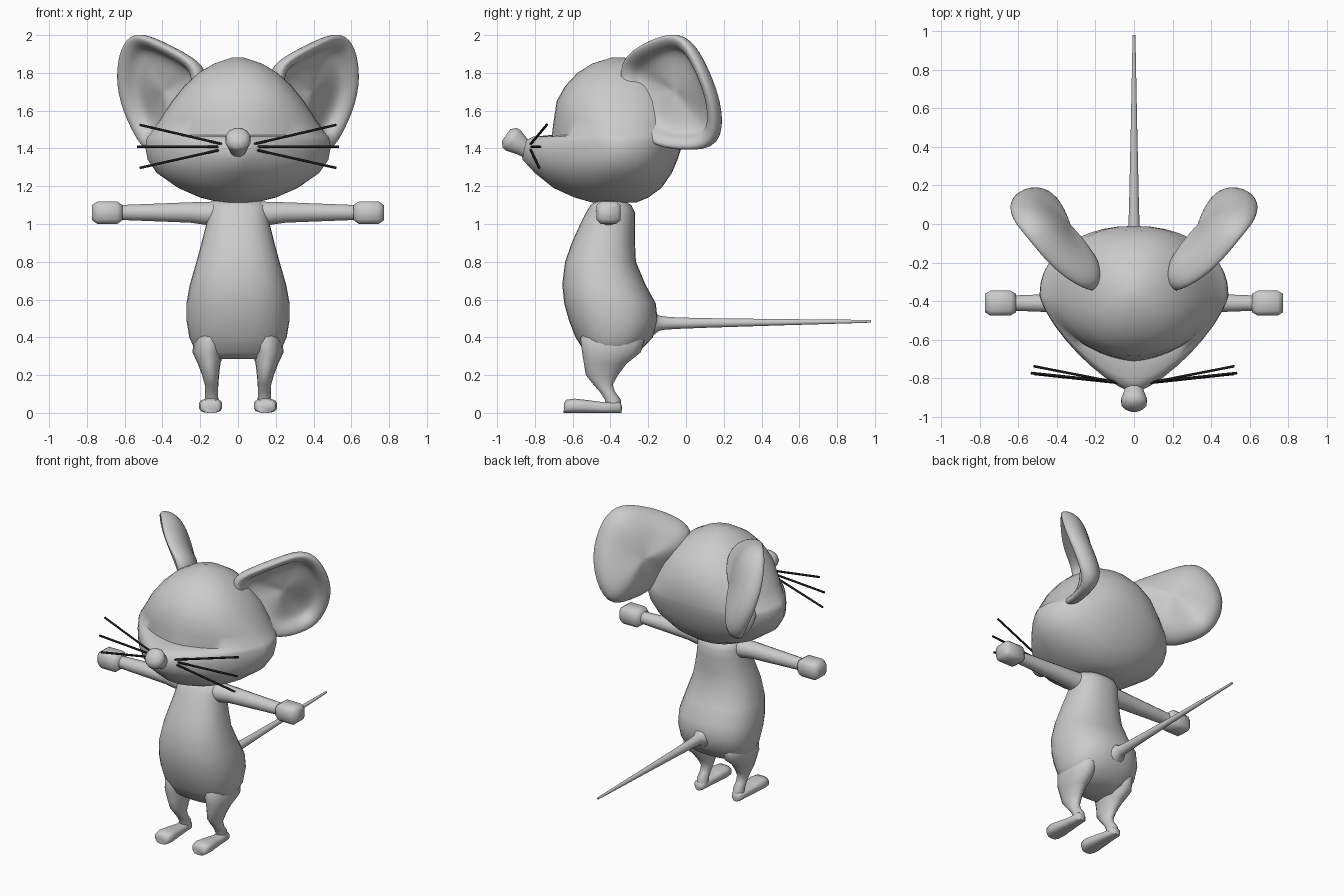
import bpy, bmesh
from math import sin, cos, pi
from mathutils import Vector

if "Cube" in bpy.data.objects:
    bpy.data.objects.remove(bpy.data.objects["Cube"])


def loft(name, rings, mirror=False, angle=60, subsurf=0):
    """Skin a list of equal-length point rings and cap both ends."""
    bm = bmesh.new()
    loops = [[bm.verts.new(p) for p in r] for r in rings]
    n = len(loops[0])
    for a, b in zip(loops, loops[1:]):
        for i in range(n):
            j = (i + 1) % n
            bm.faces.new((a[i], a[j], b[j], b[i]))
    bm.faces.new(loops[0][::-1])
    bm.faces.new(loops[-1])
    bmesh.ops.recalc_face_normals(bm, faces=bm.faces)
    me = bpy.data.meshes.new(name)
    bm.to_mesh(me)
    bm.free()
    ob = bpy.data.objects.new(name, me)
    bpy.context.collection.objects.link(ob)
    bpy.ops.object.select_all(action='DESELECT')
    ob.select_set(True)
    bpy.context.view_layer.objects.active = ob
    bpy.ops.object.shade_smooth_by_angle(angle=angle * pi / 180)
    if mirror:
        ob.modifiers.new("mirror", 'MIRROR')
    if subsurf:
        m = ob.modifiers.new("smooth", 'SUBSURF')
        m.levels = m.render_levels = subsurf
    return ob


def spow(v, e):
    return (abs(v) ** e) * (1 if v >= 0 else -1)


def level(z, cx, w, yf, yb, mid=None, pf=2.0, pb=2.0, n=32):
    """Horizontal superellipse ring with separate front and back depth."""
    mid = (yf + yb) / 2 if mid is None else mid
    pts = []
    for i in range(n):
        a = 2 * pi * i / n
        s, c = sin(a), cos(a)
        p, d = (pf, mid - yf) if s < 0 else (pb, yb - mid)
        pts.append((cx + w * spow(c, 2 / p), mid + d * spow(s, 2 / p), z))
    return pts


def tube(path, radii, p=2.0, n=16):
    """Rings around a straight path; radii are (side, up) pairs."""
    d = (Vector(path[-1]) - Vector(path[0])).normalized()
    side = d.cross(Vector((0, 0, 1))).normalized()
    up = side.cross(d)
    out = []
    for c, (rs, ru) in zip(path, radii):
        out.append([Vector(c) + side * rs * spow(cos(2 * pi * (i + .5) / n), 2 / p)
                    + up * ru * spow(sin(2 * pi * (i + .5) / n), 2 / p) for i in range(n)])
    return out


# Head: pointed muzzle below, steep face with a shelf above
head = [(1.115, .10, -.50, -.26, 2), (1.14, .20, -.59, -.20, 2), (1.19, .315, -.70, -.13, 1.85),
        (1.27, .43, -.80, -.075, 1.6), (1.34, .478, -.865, -.045, 1.4), (1.40, .49, -.875, -.025, 1.34),
        (1.44, .487, -.855, -.015, 1.36), (1.462, .479, -.81, -.012, 1.43), (1.472, .468, -.71, -.01, 1.65),
        (1.55, .415, -.70, -.01, 1.9), (1.65, .35, -.685, -.03, 2.1), (1.73, .285, -.64, -.08, 2.2),
        (1.80, .21, -.575, -.15, 2.2), (1.85, .125, -.495, -.23, 2), (1.882, .03, -.39, -.33, 2)]
loft("head", [level(z, 0, w, f, b, -.37, p, 2.2, 40) for z, w, f, b, p in head])

# Nose: knob widening towards a blunt upturned tip
nose_t = [(0, .04), (.35, .052), (.7, .069), (.85, .066), (1, .04)]
a, b = Vector((0, -.825, 1.38)), Vector((0, -.953, 1.47))
loft("nose", tube([a.lerp(b, t) for t, _ in nose_t], [(r, r) for _, r in nose_t], n=12))

# Ears: rim outline shrunk inwards to a front cup and a rounded back
rim = [(.20, -.36, 1.83), (.32, -.31, 1.91), (.45, -.20, 1.975), (.56, -.06, 2.02), (.63, .02, 1.94),
       (.655, .10, 1.77), (.62, .155, 1.60), (.52, .15, 1.40), (.47, -.02, 1.39), (.42, -.2, 1.41),
       (.33, -.29, 1.54), (.23, -.34, 1.68)]
rim = [Vector(p) for p in rim]
centre = sum(rim, Vector()) / len(rim)
facing = Vector((.73, -.68, 0))
steps = [(.12, -.075), (.5, -.08), (.74, -.065), (.8, -.01), (.98, .015), (1.03, -.035),
         (.92, -.105), (.62, -.15), (.12, -.165)]
loft("ears", [[centre + (p - centre) * s + facing * d for p in rim] for s, d in steps],
     mirror=True, subsurf=2, angle=180)

# Body: pear shaped with a hollow back
body = [(.285, .17, -.49, -.33), (.32, .222, -.535, -.25), (.40, .258, -.585, -.175), (.49, .273, -.62, -.15),
        (.58, .273, -.645, -.16), (.68, .255, -.655, -.215), (.80, .22, -.64, -.265), (.90, .193, -.605, -.27),
        (1.0, .168, -.56, -.27), (1.06, .16, -.53, -.27), (1.10, .15, -.505, -.29), (1.125, .12, -.47, -.33)]
loft("body", [level(z, 0, w, f, b, None, 2.3, 2.3) for z, w, f, b in body])

# Legs: thighs sink into the body
legs = [(.50, .13, .05, -.50, -.28), (.40, .15, .085, -.56, -.215), (.32, .158, .083, -.55, -.24),
        (.26, .153, .06, -.54, -.315),
        (.20, .145, .045, -.53, -.36), (.15, .14, .036, -.49, -.388), (.11, .14, .034, -.455, -.375),
        (.07, .14, .036, -.43, -.345), (.03, .14, .036, -.42, -.345)]
loft("legs", [level(z, c, w, f, b, n=16) for z, c, w, f, b in legs], mirror=True)

# Feet: narrow heel, wide rounded toes
feet = [(-.34, .02, .02), (-.355, .038, .03), (-.43, .042, .028), (-.52, .053, .034),
        (-.59, .062, .038), (-.635, .056, .035), (-.647, .04, .026)]
loft("feet", tube([(.145, y, h) for y, w, h in feet], [(w, h) for y, w, h in feet], 2.8), mirror=True)

# Arms
arms = [(.05, .075, .068), (.15, .065, .064), (.25, .056, .055), (.45, .047, .047), (.63, .04, .04)]
loft("arms", tube([(x, -.41, 1.055 + .006 * (x > .2)) for x, s, u in arms], [(s, u) for x, s, u in arms]),
     mirror=True)

# Hands: chunky bevelled blocks
hands = [(.612, .05, .042), (.64, .067, .062), (.745, .067, .062), (.772, .05, .042)]
loft("hands", tube([(x, -.41, 1.06) for x, s, u in hands], [(s, u) for x, s, u in hands], 4, 8),
     mirror=True)

# Tail: flared root, thin tip
tail = [(-.22, .085), (-.165, .06), (-.145, .043), (-.12, .036), (-.05, .031), (.1, .026), (.5, .017),
        (.9, .009), (.98, .007)]
loft("tail", tube([(0, y, .475 + .01 * max(y, 0)) for y, r in tail], [(r, r) for y, r in tail]))

# Whiskers
black = bpy.data.materials.new("black")
black.diffuse_color = (.01, .01, .01, 1)
black.use_nodes = True
black.node_tree.nodes["Principled BSDF"].inputs["Base Color"].default_value = black.diffuse_color
whiskers = [((.07, -.825, 1.42), (.52, -.737, 1.525)), ((.07, -.82, 1.408), (.535, -.772, 1.408)),
            ((.07, -.825, 1.398), (.52, -.777, 1.297))]
for i, (s, e) in enumerate(whiskers):
    w = loft(f"whiskers_{i + 1}", tube([s, e], [(.007, .007)] * 2, n=8), mirror=True)
    w.data.materials.append(black)
